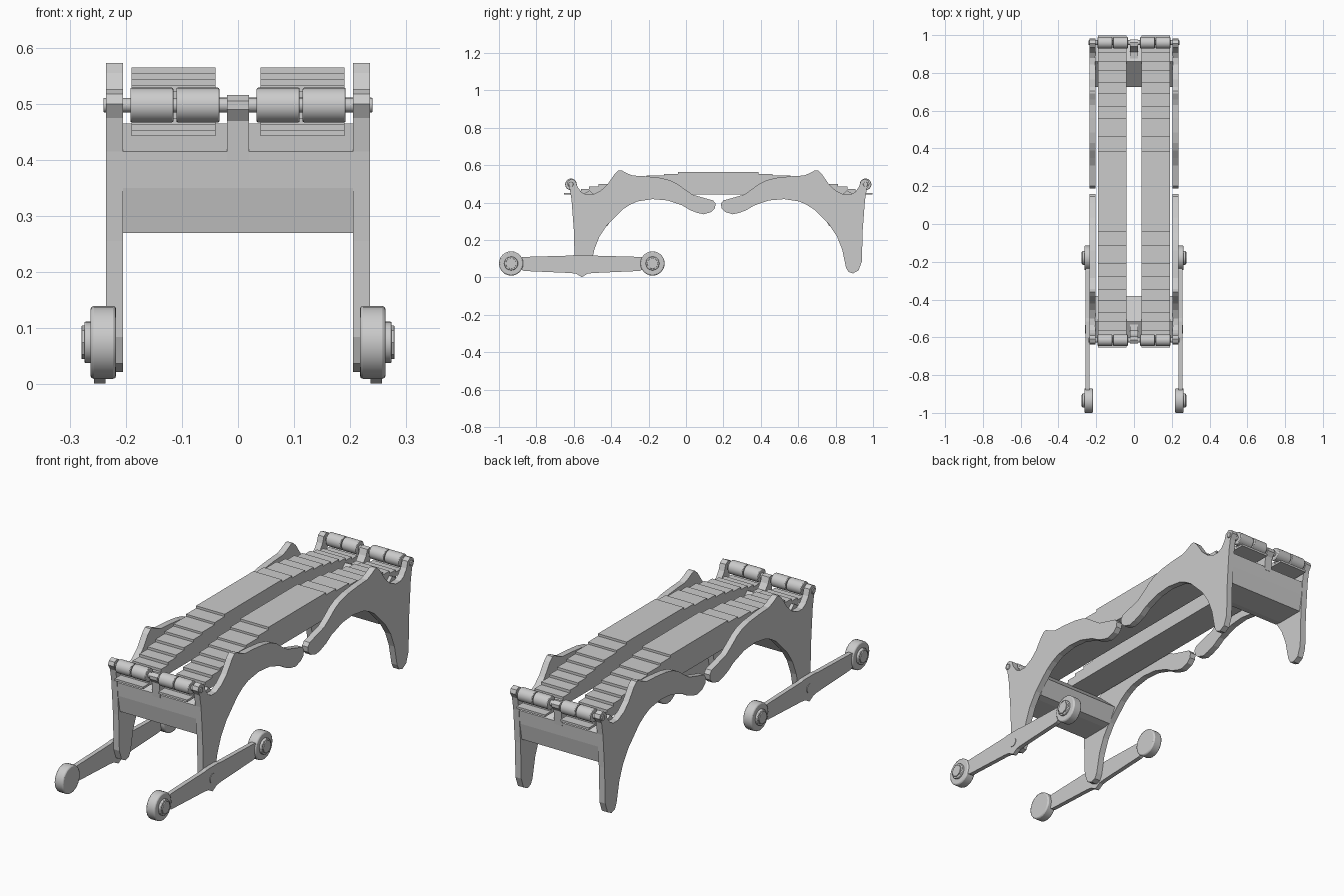
import bpy, bmesh
from math import pi
from mathutils import Matrix

if "Cube" in bpy.data.objects:
    bpy.data.objects.remove(bpy.data.objects["Cube"])

MID = 0.1725  # plane halfway between the front and rear frames


def flip(pts):
    return [(2 * MID - y, z) for y, z in pts]


def finish(name, bm, bevel=0, smooth=False):
    bmesh.ops.recalc_face_normals(bm, faces=bm.faces)
    me = bpy.data.meshes.new(name)
    bm.to_mesh(me)
    bm.free()
    ob = bpy.data.objects.new(name, me)
    bpy.context.collection.objects.link(ob)
    if bevel:
        m = ob.modifiers.new("bevel", 'BEVEL')
        m.width, m.segments, m.limit_method = bevel, 2, 'ANGLE'
        m.angle_limit = 0.9
    if smooth:
        bpy.context.view_layer.objects.active = ob
        ob.select_set(True)
        bpy.ops.object.shade_smooth_by_angle(angle=0.6)
        ob.select_set(False)
    return ob


def slab(name, pts, x0, x1):
    """Extrude a (y, z) profile along x."""
    bm = bmesh.new()
    f = bm.faces.new([bm.verts.new((x0, y, z)) for y, z in pts])
    r = bmesh.ops.extrude_face_region(bm, geom=[f])
    vs = [v for v in r['geom'] if isinstance(v, bmesh.types.BMVert)]
    bmesh.ops.translate(bm, verts=vs, vec=(x1 - x0, 0, 0))
    return finish(name, bm)


def rod(name, x0, x1, y, z, r, n=32, bevel=0):
    """Cylinder along x."""
    bm = bmesh.new()
    mat = Matrix.Translation(((x0 + x1) / 2, y, z)) @ Matrix.Rotation(pi / 2, 4, 'Y')
    bmesh.ops.create_cone(bm, cap_ends=True, segments=n, radius1=r, radius2=r,
                          depth=abs(x1 - x0), matrix=mat)
    return finish(name, bm, bevel, n > 12)


# Profiles (y, z) of the rear end; the front end is the mirror image
PLATE = [(.187, .395), (.2, .412), (.23, .42), (.31, .443), (.35, .47), (.39, .50),
         (.43, .52), (.485, .533), (.56, .541), (.63, .545), (.66, .557), (.69, .573),
         (.705, .573), (.725, .555), (.765, .497), (.80, .465), (.845, .443),
         (.88, .443), (.905, .457), (.925, .485), (.935, .515), (.955, .527),
         (.975, .518), (.982, .50), (.967, .475), (.957, .415), (.945, .256),
         (.94, .085), (.922, .037), (.893, .022), (.868, .03), (.855, .055),
         (.835, .15), (.807, .22), (.765, .283), (.685, .363), (.645, .389),
         (.604, .407), (.524, .419), (.444, .412), (.364, .385), (.323, .36),
         (.283, .345), (.25, .338), (.21, .35), (.19, .37)]
PANEL = [(.955, .415), (.86, .465), (.725, .345), (.765, .275), (.80, .27),
         (.935, .27), (.95, .35)]
POST = [(.86, .455), (.91, .46), (.93, .485), (.94, .512), (.96, .516),
        (.978, .505), (.978, .49), (.962, .47), (.955, .4), (.86, .4)]

for end, fn in (("rear", list), ("front", flip)):
    for side, s in (("right", 1), ("left", -1)):
        slab(f"{end}_{side}_arched_leg", fn(PLATE), .205 * s, .235 * s)
        # paired rollers
        for i, (a, b) in enumerate(((.033, .110), (.115, .192))):
            y = fn([(.96, .498)])[0][0]
            rod(f"{end}_{side}_roller_{i}", a * s, b * s, y, .498, .031, 32, .003)
    slab(f"{end}_cross_panel", fn(PANEL), -.206, .206)
    slab(f"{end}_centre_post", fn(POST), -.02, .02)
    y = fn([(.96, .5)])[0][0]
    rod(f"{end}_roller_axle", -.24, .24, y, .498, .013, 20, .002)

# Stepped belts: half length from the middle, top height
STEPS = [(.825, .453), (.78, .463), (.735, .474), (.69, .486), (.64, .499),
         (.58, .511), (.52, .523), (.45, .534), (.385, .544), (.29, .554), (.215, .565)]
belt = []
z = .443
for d, top in STEPS:
    belt += [(d, z), (d, top)]
    z = top
outline = [(MID + d, h) for d, h in belt] + [(MID - d, h) for d, h in reversed(belt)]
for side, s in (("right", 1), ("left", -1)):
    slab(f"{side}_stepped_belt", outline, .04 * s, .19 * s)

# Swinging beams with wheels at both ends
CY, CZ = -.557, .075
half = [(0, .002), (.03, .02), (.06, .024), (.31, .035), (.322, .042),
        (.36, .045), (.36, .105), (.322, .108), (.31, .11), (.06, .117), (.04, .12)]
beam = [(CY + d, h) for d, h in half] + [(CY - d, h) for d, h in reversed(half[1:])]
for side, s in (("right", 1), ("left", -1)):
    slab(f"{side}_beam", beam, .236 * s, .257 * s)
    rod(f"{side}_beam_pivot", .22 * s, .26 * s, CY, .065, .022, 20)
    for end, y in (("front", CY - .378), ("rear", CY + .378)):
        rod(f"{side}_{end}_wheel", .217 * s, .263 * s, y, CZ, .065, 24, .006)
        rod(f"{side}_{end}_wheel_hub", .26 * s, .274 * s, y, CZ, .037, 20, .003)
        rod(f"{side}_{end}_wheel_nut", .27 * s, .279 * s, y, CZ, .03, 8, .002)
